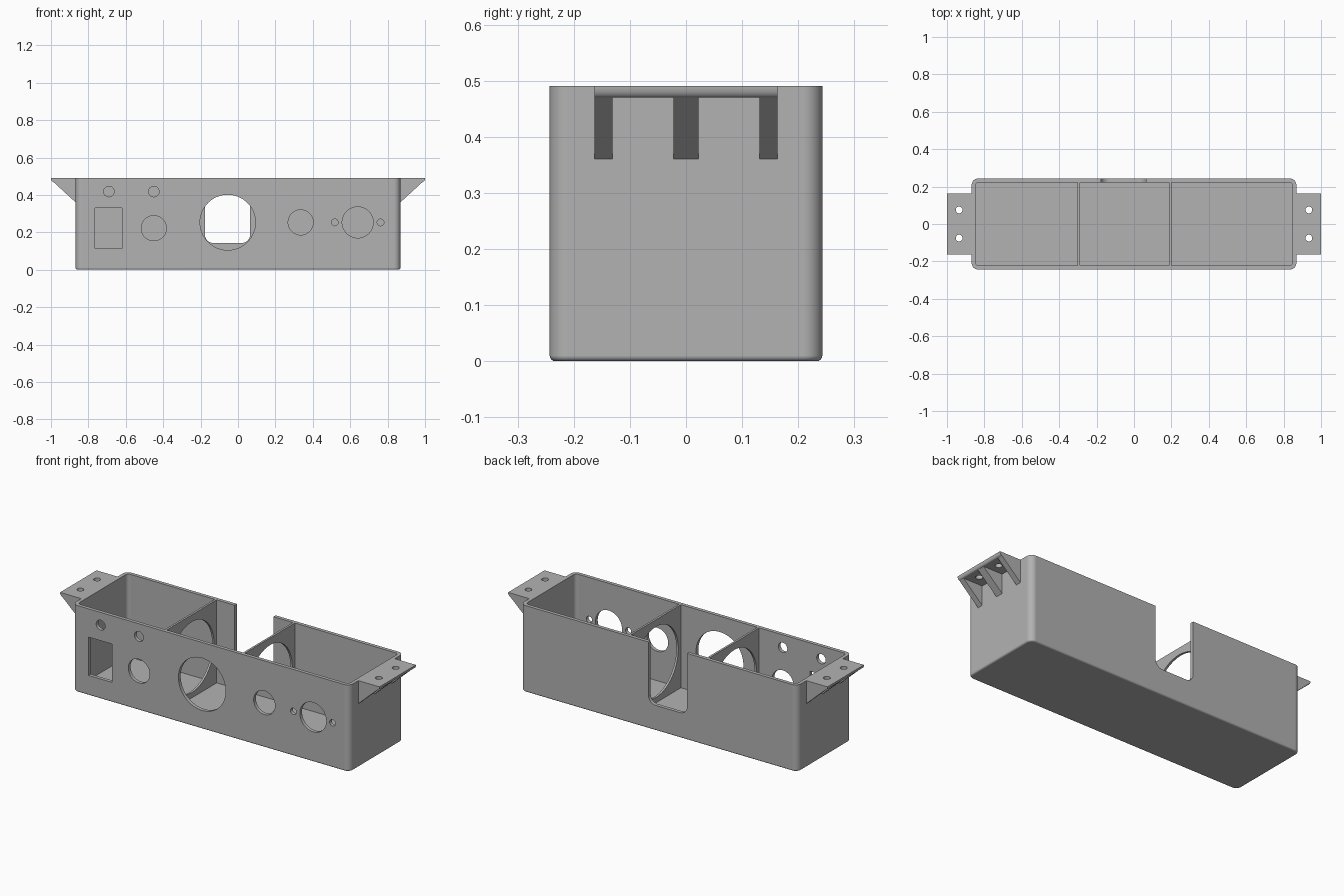
import bpy, bmesh
from math import sin, cos, pi, radians

cube = bpy.data.objects.get("Cube")
if cube:
    bpy.data.objects.remove(cube, do_unlink=True)

GREY = (0.448, 0.448, 0.448, 1)
grey = bpy.data.materials.new("plain grey")
grey.use_nodes = True
grey.diffuse_color = GREY
grey.node_tree.nodes["Principled BSDF"].inputs["Base Color"].default_value = GREY


def circle(u, v, r, n=64):
    return [(u + r * cos(2 * pi * i / n), v + r * sin(2 * pi * i / n)) for i in range(n)]


def rect(u0, u1, v0, v1):
    return [(u0, v0), (u1, v0), (u1, v1), (u0, v1)]


def rounded(u0, u1, v0, v1, r, n=10):
    corners = [(u1 - r, v1 - r), (u0 + r, v1 - r), (u0 + r, v0 + r), (u1 - r, v0 + r)]
    return [(u + r * cos(pi / 2 * (k + i / n)), v + r * sin(pi / 2 * (k + i / n)))
            for k, (u, v) in enumerate(corners) for i in range(n + 1)]


def prism(name, outline, axis, lo, hi, bottom_bevel=0):
    """Extrude a 2D outline along an axis."""
    place = {"x": lambda u, v, d: (d, u, v),
             "y": lambda u, v, d: (u, d, v),
             "z": lambda u, v, d: (u, v, d)}[axis]
    bm = bmesh.new()
    ends = [[bm.verts.new(place(u, v, d)) for u, v in outline] for d in (lo, hi)]
    bm.faces.new(ends[0])
    bm.faces.new(ends[1])
    n = len(outline)
    for i in range(n):
        j = (i + 1) % n
        bm.faces.new((ends[0][i], ends[0][j], ends[1][j], ends[1][i]))
    bmesh.ops.recalc_face_normals(bm, faces=bm.faces)
    if bottom_bevel:
        rim = [e for e in bm.edges if all(v.co.z < 1e-5 for v in e.verts)]
        bmesh.ops.bevel(bm, geom=rim, offset=bottom_bevel, segments=4,
                        profile=0.5, affect="EDGES")
    mesh = bpy.data.meshes.new(name)
    bm.to_mesh(mesh)
    bm.free()
    mesh.materials.append(grey)
    ob = bpy.data.objects.new(name, mesh)
    bpy.context.collection.objects.link(ob)
    return ob


def cut(ob, cutters):
    """Subtract the cutters, then discard them."""
    for c in cutters:
        m = ob.modifiers.new("cut", "BOOLEAN")
        m.operation, m.solver, m.object = "DIFFERENCE", "EXACT", c
    graph = bpy.context.evaluated_depsgraph_get()
    mesh = bpy.data.meshes.new_from_object(ob.evaluated_get(graph))
    ob.modifiers.clear()
    ob.data = mesh
    for c in cutters:
        bpy.data.objects.remove(c, do_unlink=True)


def finish(ob):
    bpy.ops.object.select_all(action="DESELECT")
    ob.select_set(True)
    bpy.context.view_layer.objects.active = ob
    bpy.ops.object.shade_smooth_by_angle(angle=radians(30))
    ob.modifiers.new("even shading", "WEIGHTED_NORMAL").keep_sharp = True


L, W, H, T = 0.868, 0.243, 0.49, 0.02

# Open box with panel holes in front and a slot at the back
body = prism("box_body", rounded(-L, L, -W, W, 0.034), "z", 0, H, 0.01)
cutters = [prism("cavity", rounded(-L + T, L - T, -W + T, W - T, 0.02), "z", T, 0.7)]
holes = [(-0.69, 0.418, 0.028), (-0.45, 0.418, 0.028), (-0.45, 0.222, 0.067),
         (-0.055, 0.253, 0.148), (0.335, 0.253, 0.067), (0.64, 0.253, 0.083),
         (0.517, 0.253, 0.018), (0.762, 0.253, 0.018)]
for x, z, r in holes:
    cutters.append(prism("panel_hole", circle(x, z, r), "y", -0.3, -0.2))
cutters.append(prism("socket_hole", rect(-0.765, -0.62, 0.113, 0.33), "y", -0.3, -0.2))
cutters.append(prism("back_slot", rounded(-0.177, 0.065, 0.143, 0.7, 0.045), "y", 0.2, 0.3))
cut(body, cutters)
finish(body)

# Inner dividers with large round openings
for side, x in (("right", -0.302), ("left", 0.188)):
    divider = prism(side + "_divider", rect(-W + T, W - T, T, H), "x", x, x + 0.012)
    cut(divider, [prism("opening", circle(0, 0.25, 0.2, 96), "x", x - 0.1, x + 0.1)])
    finish(divider)

# Mounting ears: sloped bracket hollowed out between three ribs
for side, s in (("left", 1), ("right", -1)):
    tip = [(s * (0.988 + 0.012 * cos(a)), H - 0.02 * sin(a))
           for a in (pi / 2 * i / 8 for i in range(9))]
    outline = [(s * L, H)] + tip + [(s * L, 0.36)]
    ear = prism(side + "_mounting_ear", outline, "y", -0.163, 0.163)
    cutters = []
    for t in (1, -1):
        y0, y1 = sorted((t * 0.022, t * 0.131))
        x0, x1 = sorted((s * (L - 0.05), s * 1.1))
        cutters.append(prism("rib_gap", rect(x0, x1, y0, y1), "z", 0.3, H - T))
        cutters.append(prism("screw_hole", circle(s * 0.935, t * 0.075, 0.018, 32), "z", 0.4, 0.6))
    cut(ear, cutters)
    finish(ear)
